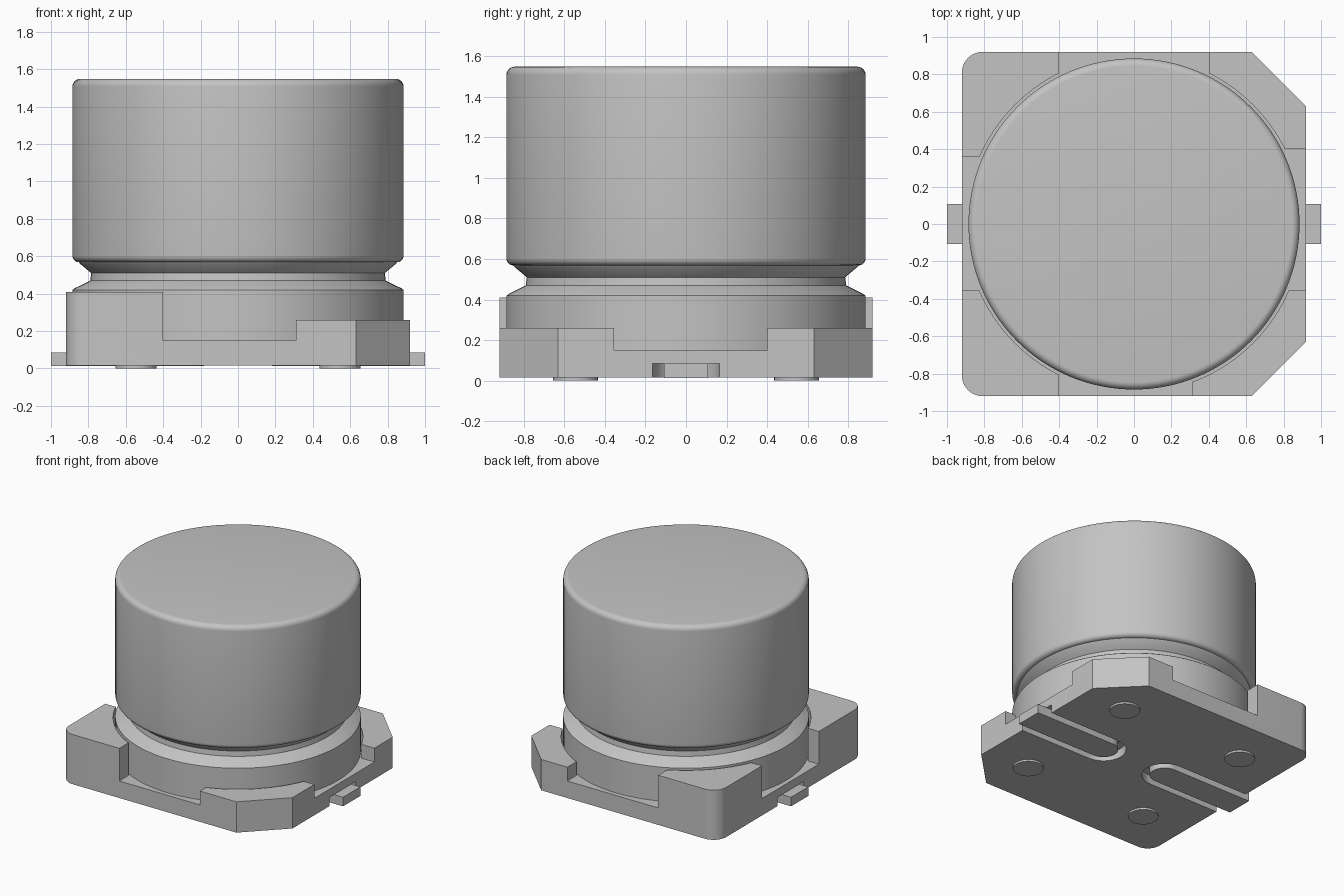
import bpy
import bmesh
from math import sin, cos, pi, radians

if "Cube" in bpy.data.objects:
    bpy.data.objects.remove(bpy.data.objects["Cube"], do_unlink=True)

grey = bpy.data.materials.new("plain grey")
grey.use_nodes = True
COLOUR = (0.55, 0.55, 0.55, 1)
grey.diffuse_color = COLOUR
grey.node_tree.nodes["Principled BSDF"].inputs["Base Color"].default_value = COLOUR


def arc(cx, cy, r, start, end, steps):
    """Points along an arc, angles in degrees."""
    angles = [radians(start + (end - start) * i / steps) for i in range(steps + 1)]
    return [(cx + r * cos(a), cy + r * sin(a)) for a in angles]


def finish(name, bm):
    bmesh.ops.recalc_face_normals(bm, faces=bm.faces)
    mesh = bpy.data.meshes.new(name)
    bm.to_mesh(mesh)
    bm.free()
    mesh.materials.append(grey)
    ob = bpy.data.objects.new(name, mesh)
    bpy.context.collection.objects.link(ob)
    return ob


def prism(name, outline, z0, z1):
    """Upright solid from a flat outline."""
    bm = bmesh.new()
    face = bm.faces.new([bm.verts.new((x, y, z0)) for x, y in outline])
    top = bmesh.ops.extrude_face_region(bm, geom=[face])["geom"]
    bmesh.ops.translate(bm, vec=(0, 0, z1 - z0),
                        verts=[v for v in top if isinstance(v, bmesh.types.BMVert)])
    return finish(name, bm)


def lathe(name, profile, steps=128):
    """Solid of revolution about z; the profile starts and ends on the axis."""
    bm = bmesh.new()
    verts = [bm.verts.new((r, 0, z)) for r, z in profile]
    edges = [bm.edges.new(pair) for pair in zip(verts, verts[1:])]
    bmesh.ops.spin(bm, geom=verts + edges, cent=(0, 0, 0), axis=(0, 0, 1),
                   angle=2 * pi, steps=steps, use_duplicate=False)
    bmesh.ops.remove_doubles(bm, verts=bm.verts, dist=0.0005)
    return finish(name, bm)


def smooth(ob):
    bpy.ops.object.select_all(action="DESELECT")
    ob.select_set(True)
    bpy.context.view_layer.objects.active = ob
    bpy.ops.object.shade_smooth_by_angle(angle=radians(28))


def rect(x0, x1, y0, y1):
    return [(x0, y0), (x1, y0), (x1, y1), (x0, y1)]


def tongue(side, r, reach):
    """Strip with a round inner end, running out along x."""
    points = [(reach, -r), (reach, r)] + arc(0.29, 0, r, 90, 270, 24)
    return [(side * x, y) for x, y in points]


def cut(ob, cutter):
    cutter.hide_render = True
    mod = ob.modifiers.new("cut", "BOOLEAN")
    mod.operation = "DIFFERENCE"
    mod.solver = "EXACT"
    mod.object = cutter
    bpy.context.view_layer.objects.active = ob
    bpy.ops.object.modifier_apply(modifier=mod.name)
    bpy.data.objects.remove(cutter, do_unlink=True)


# Base: two chamfered corners on +x, two rounded corners on -x
E, C, R = 0.92, 0.63, 0.11
outline = [(C, -E), (E, -C), (E, C), (C, E)]
outline += arc(R - E, E - R, R, 90, 180, 10)
outline += arc(R - E, R - E, R, 180, 270, 10)
FLOOR, LOW, HIGH = 0.15, 0.26, 0.41
base = prism("base", outline, 0.015, HIGH)

# Lower corner posts on +x, then the round seat and the four side openings
cut(base, prism("low_cutter", rect(0, 2, -2, 2), LOW, 1))
cut(base, prism("seat_cutter", arc(0, 0, 0.9, 0, 360, 128)[:-1], FLOOR, 1))
for x0, x1, y0, y1 in [(-0.4, 0.31, -2, 0), (-0.4, 0.4, 0, 2),
                       (0, 2, -0.355, 0.4), (-2, 0, -0.355, 0.36)]:
    cut(base, prism("opening_cutter", rect(x0, x1, y0, y1), FLOOR, 1))

# Terminal slots underneath, each with its terminal
for side, label in [(1, "left"), (-1, "right")]:
    cut(base, prism("slot_cutter", tongue(side, 0.165, 2), -0.1, 0.085))
    smooth(prism(label + "_terminal", tongue(side, 0.108, 1.0), 0.013, 0.085))
smooth(base)

# Round standoff feet
for x in (-0.545, 0.545):
    for y in (-0.545, 0.545):
        foot = prism("foot", arc(x, y, 0.11, 0, 360, 40)[:-1], 0, 0.02)
        smooth(foot)

# Can: lower skirt, crimped neck, tall barrel with softened rims
B = 0.885
profile = [(0, FLOOR), (B, FLOOR), (B, 0.42), (0.875, 0.428)]
profile += [(0.79, 0.47), (0.785, 0.51), (0.845, 0.56), (0.85, 0.568)]
profile += arc(B - 0.035, 0.603, 0.035, -70, 0, 5)
profile += arc(B - 0.04, 1.508, 0.04, 0, 90, 6)
profile += [(0, 1.548)]
smooth(lathe("can", profile))
